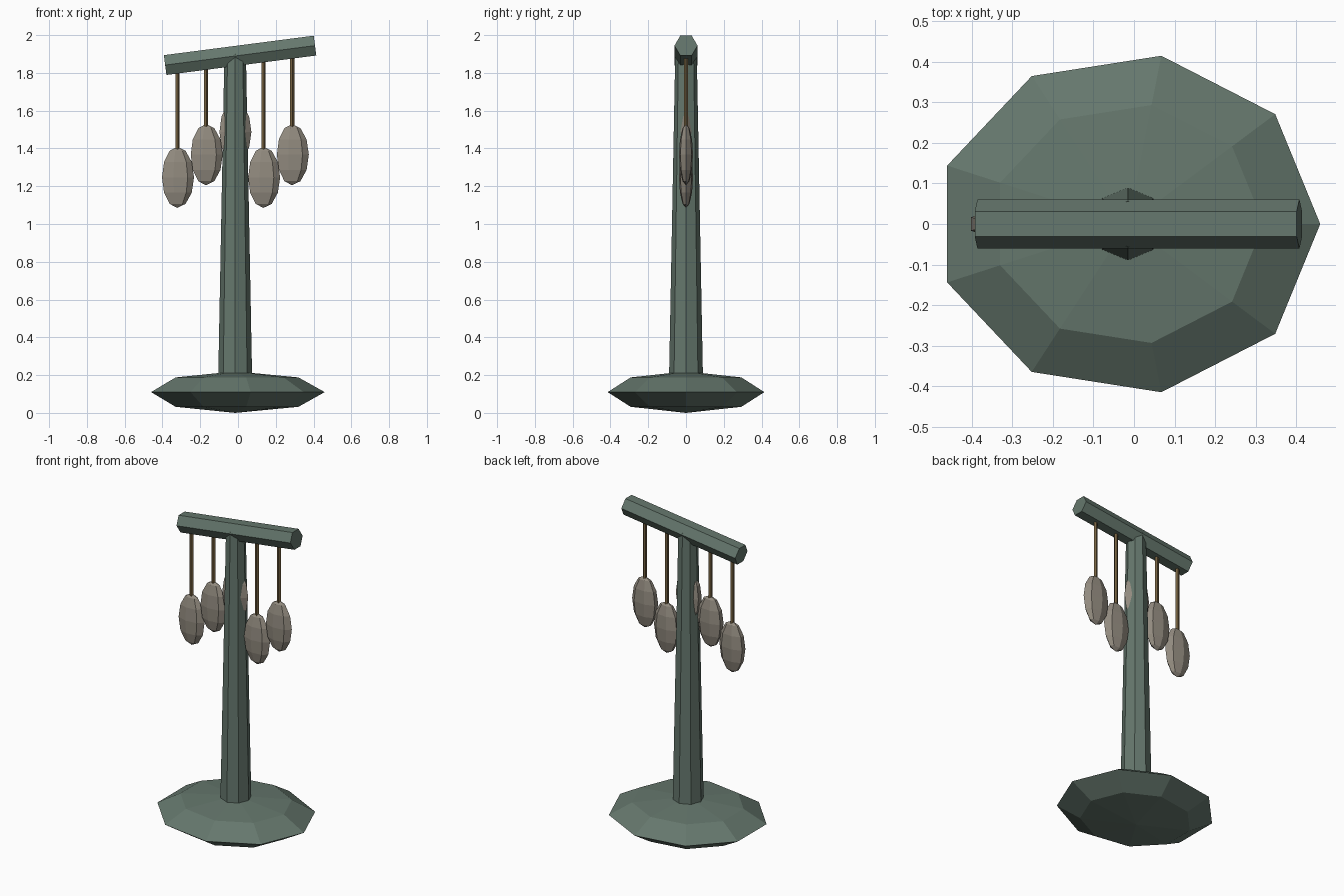
import bpy, bmesh, math
from mathutils import Matrix, Vector

cube = bpy.data.objects.get("Cube")
if cube:
    bpy.data.objects.remove(cube, do_unlink=True)


def material(name, rgb):
    m = bpy.data.materials.new(name)
    m.use_nodes = True
    m.diffuse_color = (*rgb, 1)
    m.node_tree.nodes["Principled BSDF"].inputs["Base Color"].default_value = (*rgb, 1)
    return m


GREEN = material("weathered green", (0.13, 0.185, 0.152))
STONE = material("grey stone", (0.29, 0.26, 0.215))
CORD = material("brown cord", (0.17, 0.115, 0.05))


def lathe(name, profile, sides, mat, matrix, phase=0.0):
    """Flat-sided solid from (radius, height) pairs, listed bottom to top."""
    bm = bmesh.new()
    rings = []
    for r, z in profile:
        if r < 1e-5:
            rings.append([bm.verts.new((0, 0, z))] * sides)
        else:
            angles = [phase + math.tau * i / sides for i in range(sides)]
            rings.append([bm.verts.new((r * math.cos(a), r * math.sin(a), z)) for a in angles])
    for low, high in zip(rings, rings[1:]):
        for i in range(sides):
            j = (i + 1) % sides
            corners = dict.fromkeys((low[i], low[j], high[j], high[i]))
            bm.faces.new(list(corners))
    for ring in (rings[0], rings[-1]):
        if ring[0] != ring[1]:
            bm.faces.new(ring)
    bm.transform(matrix)
    bmesh.ops.recalc_face_normals(bm, faces=bm.faces)
    mesh = bpy.data.meshes.new(name)
    bm.to_mesh(mesh)
    bm.free()
    mesh.materials.append(mat)
    obj = bpy.data.objects.new(name, mesh)
    bpy.context.collection.objects.link(obj)
    return obj


def ellipsoid(name, centre, size, sides, bands, mat):
    profile = [(math.sin(math.pi * k / bands), -math.cos(math.pi * k / bands))
               for k in range(bands + 1)]
    place = Matrix.Translation(centre) @ Matrix.Diagonal((*size, 1))
    return lathe(name, profile, sides, mat, place)


# Base mound and tapered post
AXIS = -0.015
ellipsoid("base", (AXIS, 0, 0.11), (0.474, 0.421, 0.11), 9, 4, GREEN)
lathe("post", [(0.091, 0.12), (0.057, 1.9)], 8, GREEN, Matrix.Translation((AXIS, 0, 0)))

# Tilted crossbar
TILT = math.radians(7.4)
BAR = Vector((0.011, 0, 1.893))
lathe("crossbar", [(0.061, -0.4), (0.061, 0.4)], 6, GREEN,
      Matrix.Translation(BAR) @ Matrix.Rotation(math.pi / 2 - TILT, 4, "Y"), math.pi / 6)

# Hanging stones on cords, in three repeating heights
for n in range(5):
    x = -0.322 + 0.152 * n
    z = 1.247 + 0.12 * (n % 3)
    bar_z = BAR.z + (x - BAR.x) * math.tan(TILT)
    lathe(f"cord_{n + 1}", [(0.012, z + 0.12), (0.012, bar_z)], 5, CORD,
          Matrix.Translation((x, 0, 0)))
    ellipsoid(f"hanging_stone_{n + 1}", (x, 0, z), (0.089, 0.038, 0.162), 7, 6, STONE)
